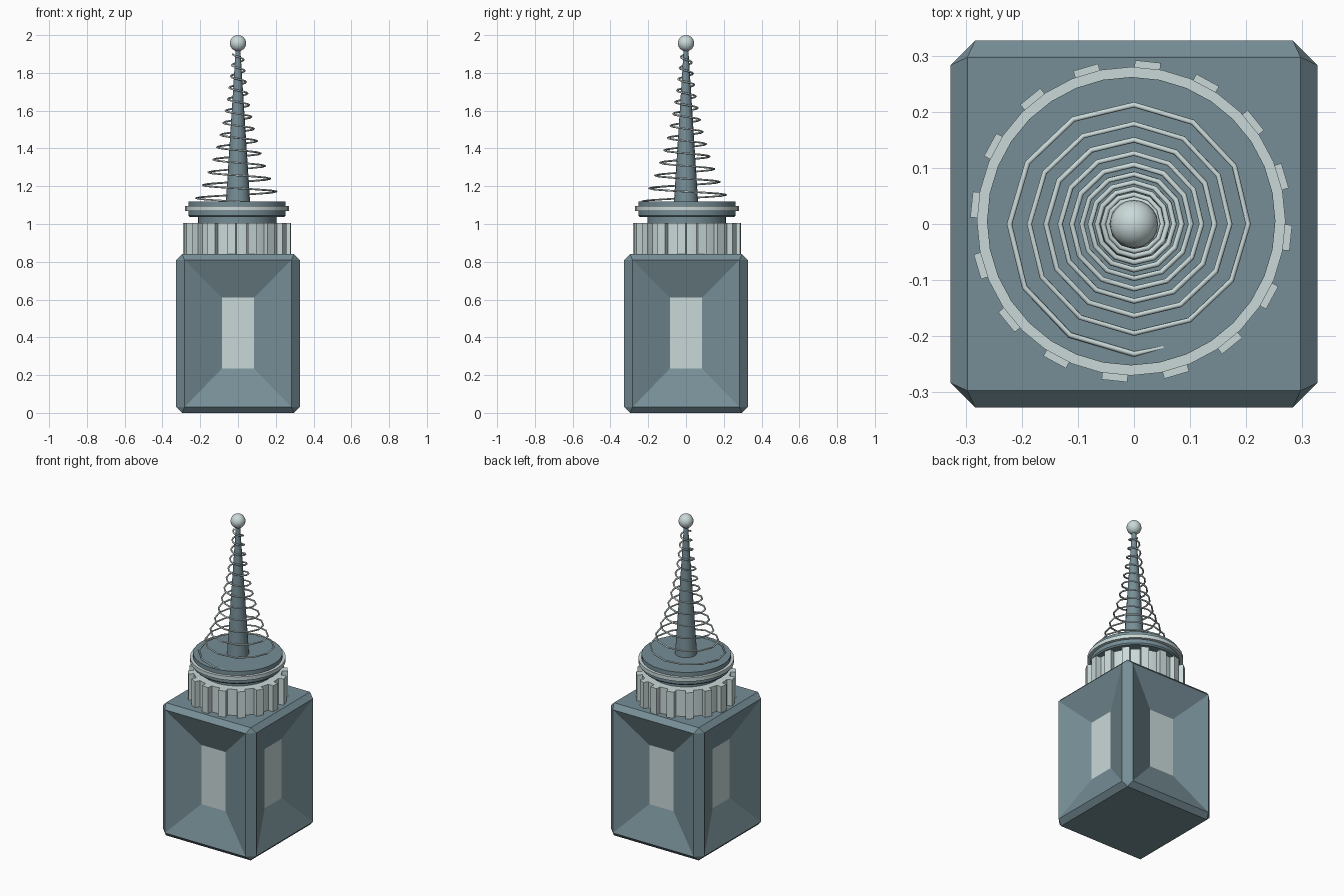
import bpy, bmesh, math
from mathutils import Matrix, Vector

if "Cube" in bpy.data.objects:
    bpy.data.objects.remove(bpy.data.objects["Cube"])


def material(name, rgb):
    m = bpy.data.materials.new(name)
    m.use_nodes = True
    m.diffuse_color = (*rgb, 1)
    m.node_tree.nodes["Principled BSDF"].inputs["Base Color"].default_value = (*rgb, 1)
    return m


SLATE = material("slate_blue_grey", (0.181, 0.270, 0.305))
PALE = material("pale_grey", (0.591, 0.694, 0.694))


def finish(name, bm, mats, smooth=False):
    bmesh.ops.remove_doubles(bm, verts=bm.verts, dist=0.0002)
    bmesh.ops.recalc_face_normals(bm, faces=bm.faces)
    mesh = bpy.data.meshes.new(name)
    bm.to_mesh(mesh)
    bm.free()
    for m in mats:
        mesh.materials.append(m)
    ob = bpy.data.objects.new(name, mesh)
    bpy.context.collection.objects.link(ob)
    if smooth:
        bpy.ops.object.select_all(action='DESELECT')
        ob.select_set(True)
        bpy.context.view_layer.objects.active = ob
        bpy.ops.object.shade_smooth_by_angle(angle=math.radians(35))
    return ob


def turned(name, profile, mat, centre=(0, 0), segments=32):
    """Solid of revolution from (radius, height) points, capped at both ends."""
    bm = bmesh.new()
    rings = []
    for r, z in profile:
        rings.append([bm.verts.new((centre[0] + r * math.cos(math.tau * i / segments),
                                    centre[1] + r * math.sin(math.tau * i / segments), z))
                      for i in range(segments)])
    for a, b in zip(rings, rings[1:]):
        for i in range(segments):
            j = (i + 1) % segments
            bm.faces.new((a[i], a[j], b[j], b[i]))
    bm.faces.new(rings[0])
    bm.faces.new(rings[-1])
    return finish(name, bm, [mat], smooth=True)


# Chamfered box with a sunken pyramid and pale panel on each side
HALF, EDGE, CAP = 0.327, 0.283, 0.297
LOW, HIGH, TOP = 0.03, 0.81, 0.84
bm = bmesh.new()
for k in range(4):
    spin = Matrix.Rotation(k * math.pi / 2, 3, 'Z')

    def face(*points, index=0):
        f = bm.faces.new([bm.verts.new(spin @ Vector(p)) for p in points])
        f.material_index = index

    def rect(x, y, z0, z1):
        return [(-x, y, z0), (x, y, z0), (x, y, z1), (-x, y, z1)]

    outer = rect(EDGE, -HALF, LOW, HIGH)
    inner = rect(0.085, -0.246, 0.235, 0.61)
    for i in range(4):
        j = (i + 1) % 4
        face(outer[i], outer[j], inner[j], inner[i])
    face(*inner, index=1)
    # Vertical chamfer, then the cap chamfers and corners
    face((EDGE, -HALF, LOW), (HALF, -EDGE, LOW), (HALF, -EDGE, HIGH), (EDGE, -HALF, HIGH))
    for z, cap in ((LOW, 0), (HIGH, TOP)):
        face((-EDGE, -HALF, z), (EDGE, -HALF, z), (CAP, -CAP, cap), (-CAP, -CAP, cap))
        face((EDGE, -HALF, z), (HALF, -EDGE, z), (CAP, -CAP, cap))
for cap in (0, TOP):
    bm.faces.new([bm.verts.new((x, y, cap)) for x, y in
                  ((-CAP, -CAP), (CAP, -CAP), (CAP, CAP), (-CAP, CAP))])
finish("body", bm, [SLATE, PALE])

# Ribbed collar: core with sixteen upright ribs
MID = (-0.005, 0.005)
turned("collar_core", [(0.255, 0.835), (0.255, 1.005)], PALE, MID)
bm = bmesh.new()
for k in range(16):
    place = (Matrix.Translation((*MID, 0.9205))
             @ Matrix.Rotation(math.radians(-6 + 22.5 * k), 4, 'Z')
             @ Matrix.Translation((0.264, 0, 0))
             @ Matrix.Diagonal((0.044, 0.046, 0.169, 1)))
    bmesh.ops.create_cube(bm, size=1, matrix=place)
finish("collar_ribs", bm, [PALE])

# Neck, disc and its rim band
turned("neck", [(0.208, 1.0), (0.208, 1.045)], SLATE, MID)
turned("top_disc", [(0.25, 1.037), (0.257, 1.045), (0.257, 1.12)], SLATE, MID)
turned("disc_rim", [(0.275, 1.07), (0.275, 1.094)], PALE, MID)

# Tapered mast and ball
turned("mast", [(0.064, 1.115), (0.012, 1.93)], SLATE, segments=16)
bm = bmesh.new()
bmesh.ops.create_uvsphere(bm, u_segments=20, v_segments=12, radius=0.043,
                          matrix=Matrix.Translation((0, 0, 1.957)))
finish("ball", bm, [PALE], smooth=True)

# Coil narrowing as it climbs, twelve straight pieces per turn
curve = bpy.data.curves.new("coil", 'CURVE')
curve.dimensions = '3D'
curve.bevel_depth = 0.005
curve.bevel_resolution = 1
curve.use_fill_caps = True
STEPS = 149
spline = curve.splines.new('POLY')
spline.points.add(STEPS - 1)
for i, p in enumerate(spline.points):
    n = (i - 4) / 12
    r = 0.222 * 0.84 ** n
    a = math.pi - math.tau * n
    p.co = (r * math.cos(a), r * math.sin(a), 1.137 + 0.0695 * n - 0.0005 * n * n, 1)
spline.points[0].radius = 0.3
curve.materials.append(PALE)
bpy.context.collection.objects.link(bpy.data.objects.new("coil", curve))
